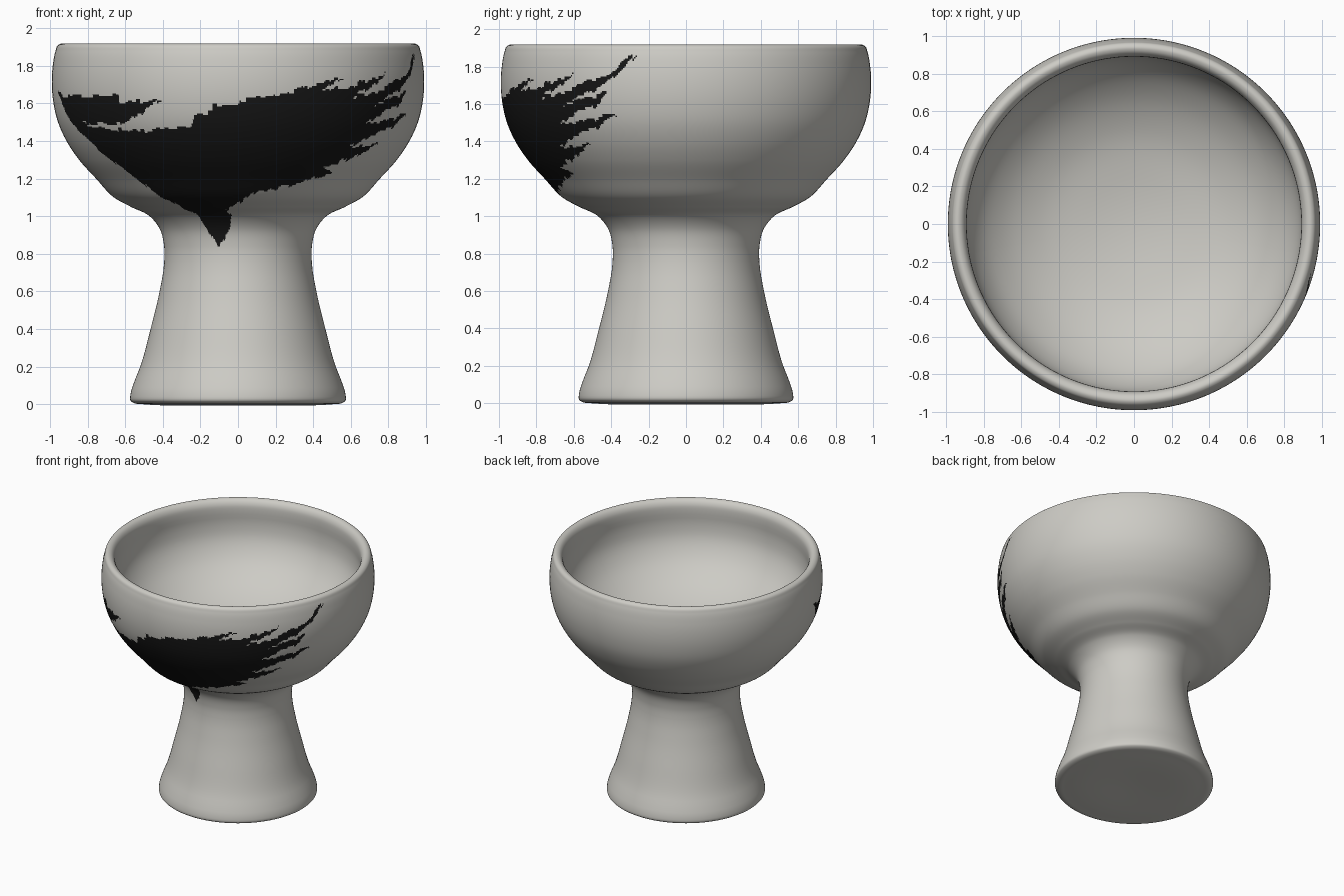
import bpy
import bmesh
import math
import random
from mathutils import Vector

random.seed(4)
if "Cube" in bpy.data.objects:
    bpy.data.objects.remove(bpy.data.objects["Cube"], do_unlink=True)


def make_material(name, colour):
    material = bpy.data.materials.new(name)
    material.use_nodes = True
    material.diffuse_color = (*colour, 1)
    shader = material.node_tree.nodes["Principled BSDF"]
    shader.inputs["Base Color"].default_value = (*colour, 1)
    shader.inputs["Roughness"].default_value = 0.6
    return material


clay = make_material("pale_clay", (0.61, 0.6, 0.56))
ink = make_material("black_glaze", (0.008, 0.008, 0.008))

# Half section (radius, height): underside, foot, stem, bowl, rim
outside = [
    (0, 0), (0.5, 0), (0.55, 0.005), (0.572, 0.02), (0.572, 0.05),
    (0.555, 0.11), (0.52, 0.2), (0.465, 0.4), (0.417, 0.6), (0.393, 0.75),
    (0.393, 0.84), (0.415, 0.93), (0.47, 1), (0.57, 1.05), (0.66, 1.1),
    (0.755, 1.2), (0.845, 1.3), (0.912, 1.4), (0.957, 1.5), (0.981, 1.6),
    (0.99, 1.7), (0.985, 1.8), (0.97, 1.88), (0.96, 1.907), (0.94, 1.918),
]
# Half section of the hollow, from the rim down to the middle
inside = [
    (0.915, 1.91), (0.895, 1.88), (0.89, 1.84), (0.895, 1.74), (0.88, 1.62),
    (0.82, 1.5), (0.7, 1.38), (0.5, 1.27), (0.25, 1.21), (0, 1.19),
]

# Outline of the brush stroke (degrees round from the front, height)
stroke = [
    # ragged upper edge, left to right
    (-76, 1.66), (-68, 1.635), (-40, 1.645), (-40, 1.6), (-24, 1.625),
    (-30, 1.58), (-32, 1.54), (-41, 1.49), (-62, 1.5), (-50, 1.47),
    (-33, 1.45), (-24, 1.475), (-15, 1.475), (-14, 1.53), (-8, 1.555),
    (-8, 1.59), (0, 1.59), (1, 1.62), (10, 1.635), (35, 1.74),
    (26, 1.66), (39, 1.7), (53, 1.765), (47, 1.7), (37, 1.63),
    # bristle streaks round the right side
    (51, 1.675), (59, 1.73), (65, 1.74), (70, 1.83), (75, 1.875),
    (70, 1.785), (64, 1.7), (52, 1.62), (46, 1.59), (65, 1.66),
    (62, 1.6), (54, 1.56), (45, 1.5), (52, 1.5), (68, 1.545),
    (61, 1.48), (50, 1.43), (41, 1.37), (56, 1.385), (43, 1.3),
    (34, 1.27), (40, 1.24),
    # lower edge back to the left, with the drip on the stem
    (27, 1.175), (8, 1.125), (-7, 1.025), (-4, 1), (-7, 0.91),
    (-15, 0.835), (-24, 0.94), (-27, 1.01), (-37, 1.09), (-47, 1.22),
    (-58, 1.37), (-66, 1.475), (-71, 1.57),
]


def smooth_section(points, first_inside):
    """Sample a smooth curve through the points, finely where it is painted."""
    pts = [Vector(p) for p in points]
    gaps = [(b - a).length for a, b in zip(pts, pts[1:])]
    slopes = [Vector((1, 0))]
    for i in range(1, len(pts) - 1):
        before = (pts[i] - pts[i - 1]) / gaps[i - 1]
        after = (pts[i + 1] - pts[i]) / gaps[i]
        slopes.append((before * gaps[i] + after * gaps[i - 1]) / (gaps[i] + gaps[i - 1]))
    slopes.append(Vector((-1, 0)))
    rows = []
    for i, gap in enumerate(gaps):
        painted = i < first_inside and points[i + 1][1] > 0.8
        steps = max(3, math.ceil(gap / (0.008 if painted else 0.04)))
        for s in range(steps):
            t = s / steps
            u = 1 - t
            place = (pts[i] * (u * u * (1 + 2 * t)) + pts[i + 1] * (t * t * (3 - 2 * t))
                     + slopes[i] * (gap * t * u * u) - slopes[i + 1] * (gap * t * t * u))
            rows.append((max(place.x, 0), place.y, painted))
    rows.append((*points[-1], False))
    return rows


def in_stroke(angle, height):
    hit = False
    for (a, h), (b, k) in zip(stroke, stroke[1:] + stroke[:1]):
        if (h > height) != (k > height):
            if angle < a + (b - a) * (height - h) / (k - h):
                hit = not hit
    return hit


# Columns are close together across the painted front, wider at the back
columns = [-80 + 0.5 * i for i in range(320)] + [80 + 2.5 * i for i in range(80)]
ragged = [random.uniform(-0.012, 0.012) for _ in range(200)]

# Turn the section into the goblet
rows = smooth_section(outside + inside, len(outside))
bm = bmesh.new()
rings = []
for radius, height, painted in rows:
    rings.append([bm.verts.new((radius * math.sin(math.radians(a)),
                                -radius * math.cos(math.radians(a)), height))
                  for a in columns])

for j in range(len(rows) - 1):
    low, high = rings[j], rings[j + 1]
    middle = (rows[j][1] + rows[j + 1][1]) / 2
    for i, angle in enumerate(columns):
        n = (i + 1) % len(columns)
        face = bm.faces.new((low[i], low[n], high[n], high[i]))
        face.smooth = True
        # Black brush stroke with slightly ragged edges
        if rows[j][2] and angle < 80:
            wobble = ragged[int((angle + 80) / 1.5)]
            if in_stroke(angle + 0.25, middle + wobble):
                face.material_index = 1

bmesh.ops.remove_doubles(bm, verts=bm.verts[:], dist=0.00001)
mesh = bpy.data.meshes.new("goblet_bowl_and_stem")
bm.to_mesh(mesh)
bm.free()
mesh.materials.append(clay)
mesh.materials.append(ink)
goblet = bpy.data.objects.new("goblet_bowl_and_stem", mesh)
bpy.context.collection.objects.link(goblet)
